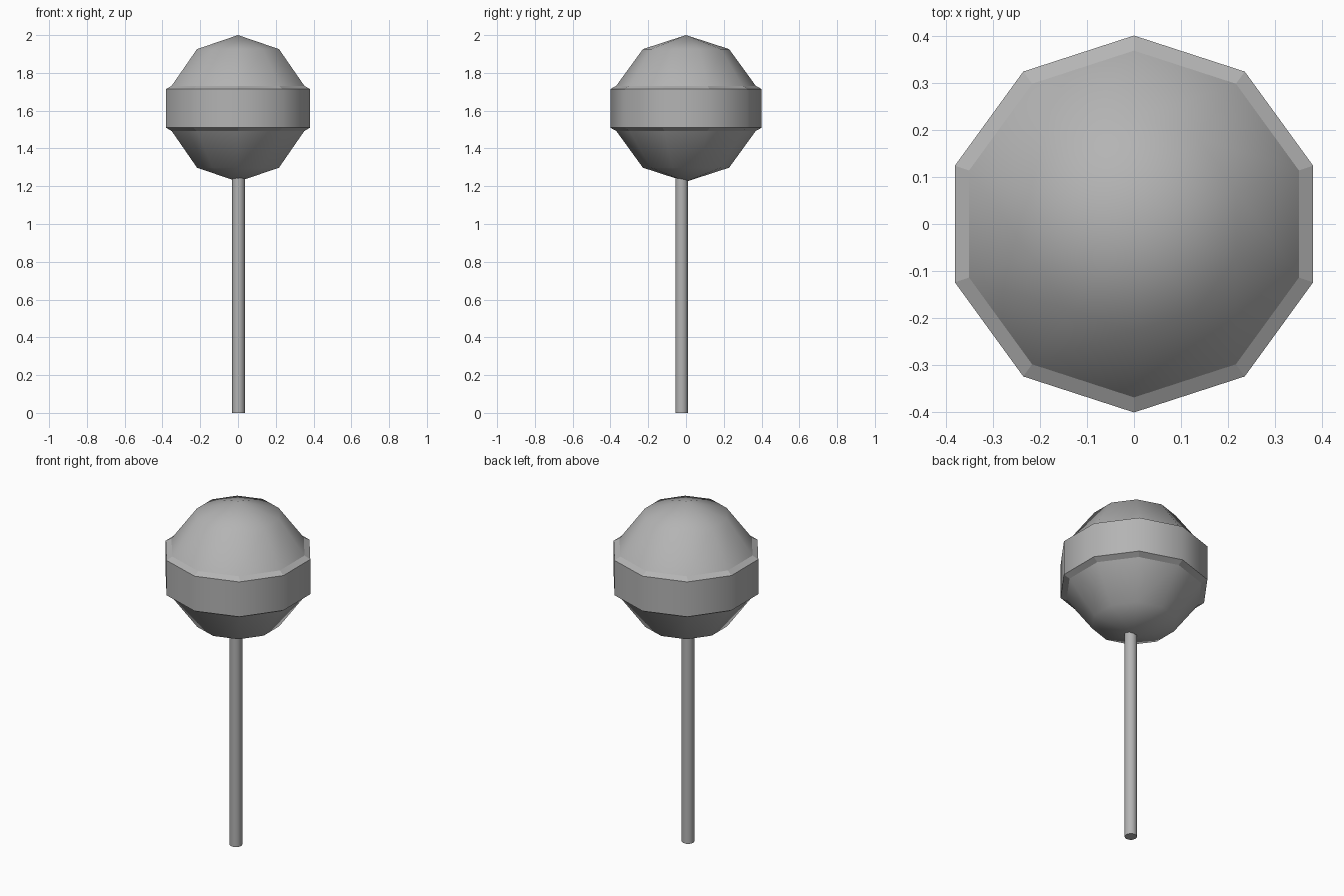
import bpy, bmesh, math

if "Cube" in bpy.data.objects:
    bpy.data.objects.remove(bpy.data.objects["Cube"])

SIDES = 10
R, CZ = 0.388, 1.612   # candy radius and centre height

# Shared mid-grey material
grey = bpy.data.materials.new("mid_grey")
grey.diffuse_color = (0.455, 0.455, 0.455, 1)
grey.use_nodes = True
grey.node_tree.nodes["Principled BSDF"].inputs["Base Color"].default_value = grey.diffuse_color

# Candy ball with a raised band: revolve a half-circle profile in 36 degree steps
def ring_at(deg):
    a = math.radians(deg)
    return R * math.sin(a), CZ + R * math.cos(a)

profile = [ring_at(36), ring_at(72), (0.401, CZ + 0.102),
           (0.401, CZ - 0.102), ring_at(108), ring_at(144)]
bm = bmesh.new()
rings = []
for r, z in profile:
    rings.append([bm.verts.new((r * math.sin(2 * math.pi * i / SIDES),
                                r * math.cos(2 * math.pi * i / SIDES), z))
                  for i in range(SIDES)])
top = bm.verts.new((0, 0, CZ + R))
bottom = bm.verts.new((0, 0, CZ - R))
ledges = []
for i in range(SIDES):
    j = (i + 1) % SIDES
    bm.faces.new((top, rings[0][i], rings[0][j]))
    bm.faces.new((bottom, rings[-1][j], rings[-1][i]))
    for k in range(len(rings) - 1):
        f = bm.faces.new((rings[k][i], rings[k + 1][i], rings[k + 1][j], rings[k][j]))
        if k in (1, 3):
            ledges.append(f)
for f in bm.faces:
    f.smooth = f not in ledges
bmesh.ops.recalc_face_normals(bm, faces=bm.faces)
# Crisp edges around the band ledges
for f in ledges:
    for e in f.edges:
        e.smooth = False
mesh = bpy.data.meshes.new("candy_ball")
bm.to_mesh(mesh)
bm.free()
mesh.materials.append(grey)
candy = bpy.data.objects.new("candy_ball", mesh)
bpy.context.collection.objects.link(candy)

# Stick, slightly off-centre towards the front
bpy.ops.mesh.primitive_cylinder_add(vertices=10, radius=0.034, depth=1.26,
                                    location=(0.003, -0.023, 0.63),
                                    rotation=(0, 0, math.pi / 2))
stick = bpy.context.object
stick.name = "stick"
stick.data.materials.append(grey)
bpy.ops.object.shade_smooth_by_angle(angle=math.radians(40))
